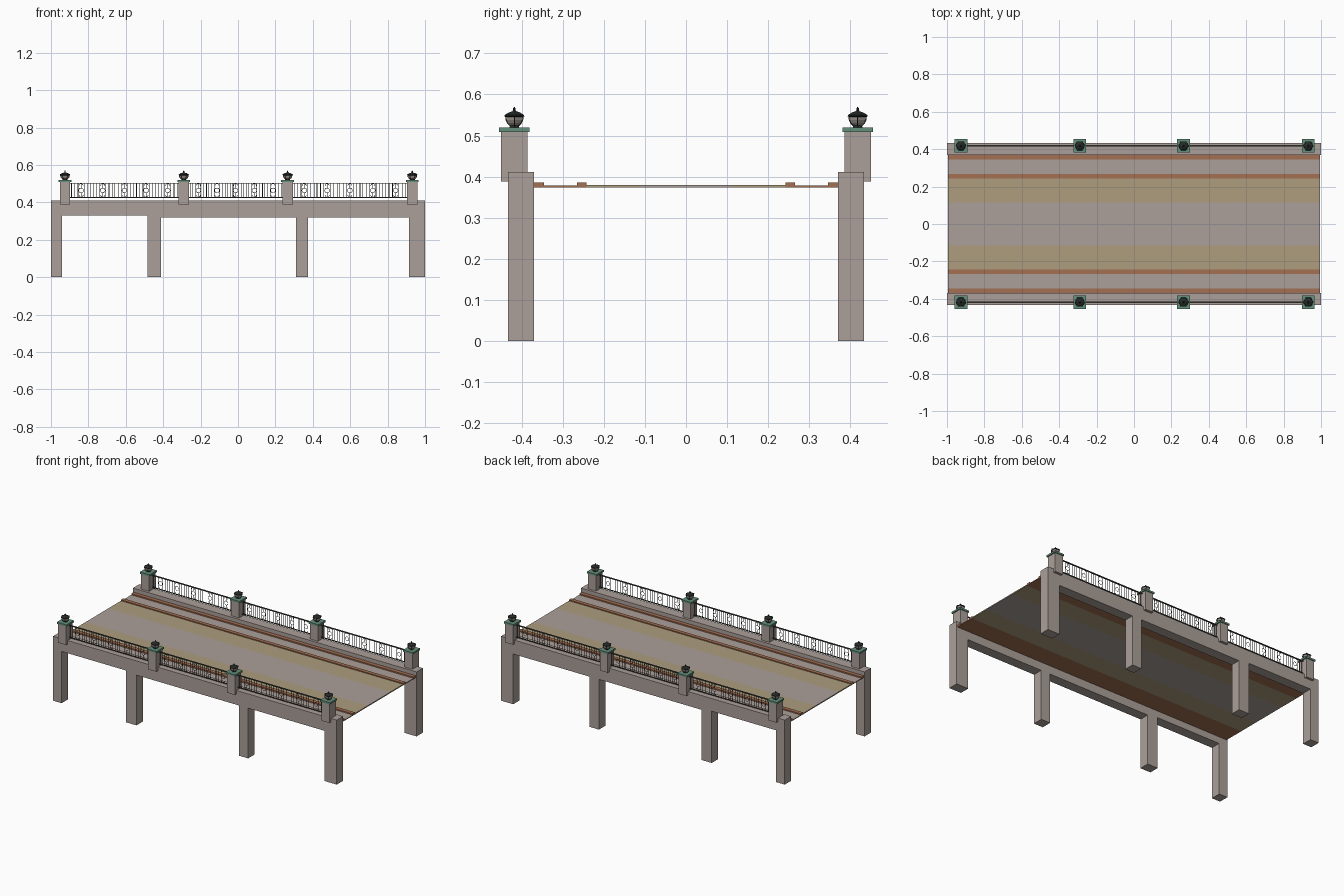
import bpy, bmesh, math
from mathutils import Vector, Matrix

if "Cube" in bpy.data.objects:
    bpy.data.objects.remove(bpy.data.objects["Cube"])


def mat(name, r, g, b):
    m = bpy.data.materials.new(name)
    m.diffuse_color = (r, g, b, 1)
    m.use_nodes = True
    m.node_tree.nodes["Principled BSDF"].inputs["Base Color"].default_value = m.diffuse_color
    return m


STONE = mat("stone", 0.41, 0.35, 0.32)
PAVING = mat("paving_grey", 0.41, 0.35, 0.32)
TAN = mat("tan_lane", 0.42, 0.34, 0.21)
RUST = mat("rust_kerb", 0.37, 0.16, 0.085)
GREEN = mat("green_copper", 0.13, 0.28, 0.20)
IRON = mat("rail_iron", 0.06, 0.06, 0.052)
BLACK = mat("lamp_black", 0.018, 0.022, 0.02)
GLASS = mat("lamp_glass", 0.33, 0.29, 0.26)


def finish(bm, name, *mats, mirror=True):
    bmesh.ops.recalc_face_normals(bm, faces=bm.faces)
    me = bpy.data.meshes.new(name)
    bm.to_mesh(me)
    bm.free()
    for m in mats:
        me.materials.append(m)
    ob = bpy.data.objects.new(name, me)
    bpy.context.collection.objects.link(ob)
    if mirror:
        mod = ob.modifiers.new("other_side", 'MIRROR')
        mod.use_axis = (False, True, False)
        mod.use_clip = False
        mod.use_mirror_merge = False
    return ob


def box(bm, x0, x1, y0, y1, z0, z1):
    c = Matrix.Translation(((x0 + x1) / 2, (y0 + y1) / 2, (z0 + z1) / 2))
    s = Matrix.Diagonal((x1 - x0, y1 - y0, z1 - z0, 1))
    bmesh.ops.create_cube(bm, size=1, matrix=c @ s)


def bar(bm, p, q, r):
    # thin four-sided rod between two points
    p, q = Vector(p), Vector(q)
    rot = (q - p).to_track_quat('Z', 'Y').to_matrix().to_4x4()
    bmesh.ops.create_cone(bm, cap_ends=True, segments=4, radius1=r, radius2=r,
                          depth=(q - p).length,
                          matrix=Matrix.Translation((p + q) / 2) @ rot)


def lathe(bm, x, y, profile, n=6):
    # stacked six-sided rings
    rings = [[bm.verts.new((x + r * math.cos(2 * math.pi * i / n),
                            y + r * math.sin(2 * math.pi * i / n), z))
              for i in range(n)] for r, z in profile]
    for a, b in zip(rings, rings[1:]):
        for i in range(n):
            j = (i + 1) % n
            bm.faces.new((a[i], a[j], b[j], b[i]))
    bm.faces.new(rings[0][::-1])
    bm.faces.new(rings[-1])


# Side wall with its legs, one outline pushed through the wall thickness
outline = [(-1, 0), (-0.94, 0), (-0.94, 0.33), (-0.485, 0.33), (-0.485, 0),
           (-0.412, 0), (-0.412, 0.32), (0.31, 0.32), (0.31, 0), (0.375, 0),
           (0.375, 0.32), (0.915, 0.32), (0.915, 0), (1, 0), (1, 0.411), (-1, 0.411)]
bm = bmesh.new()
face = bm.faces.new([bm.verts.new((x, -0.434, z)) for x, z in outline])
ext = bmesh.ops.extrude_face_region(bm, geom=[face])
bmesh.ops.translate(bm, vec=(0, 0.064, 0),
                    verts=[v for v in ext["geom"] if isinstance(v, bmesh.types.BMVert)])
finish(bm, "side_wall_and_legs", STONE)

# Roadway: centre strip and tan lanes
bm = bmesh.new()
box(bm, -0.995, 0.995, -0.115, 0.115, 0.373, 0.38)
finish(bm, "road_centre", PAVING, mirror=False)
bm = bmesh.new()
box(bm, -0.995, 0.995, -0.242, -0.115, 0.373, 0.38)
finish(bm, "road_lane", TAN)

# Sidewalk: rust body, grey on its upper face
bm = bmesh.new()
box(bm, -0.995, 0.995, -0.346, -0.266, 0.373, 0.378)
bm.normal_update()
for f in bm.faces:
    f.material_index = 1 if f.normal.z > 0.9 else 0
finish(bm, "sidewalk", RUST, PAVING)

# Kerbs on both edges of the sidewalk
bm = bmesh.new()
box(bm, -0.995, 0.995, -0.371, -0.346, 0.373, 0.386)
box(bm, -0.995, 0.995, -0.266, -0.242, 0.373, 0.386)
finish(bm, "kerbs", RUST)

# Posts, caps and lamps
POSTS = [-0.925, -0.29, 0.265, 0.932]
PY = -0.418
posts, caps, glass, frame = (bmesh.new() for _ in range(4))
for x in POSTS:
    box(posts, x - 0.028, x + 0.028, PY - 0.032, PY + 0.032, 0.388, 0.511)
    box(caps, x - 0.034, x + 0.034, PY - 0.037, PY + 0.037, 0.509, 0.52)
    bulb = [(0.011, 0.523), (0.019, 0.53), (0.0235, 0.538), (0.0245, 0.546)]
    lathe(glass, x, PY, bulb)
    lathe(frame, x, PY, [(0.014, 0.519), (0.012, 0.524)])
    lathe(frame, x, PY, [(0.025, 0.545), (0.028, 0.547), (0.027, 0.55), (0.016, 0.556),
                         (0.006, 0.559), (0.003, 0.562), (0.004, 0.565), (0.001, 0.57)])
    for i in range(6):
        c, s = math.cos(i * math.pi / 3), math.sin(i * math.pi / 3)
        for (r0, z0), (r1, z1) in zip(bulb, bulb[1:]):
            bar(frame, (x + r0 * c, PY + r0 * s, z0), (x + r1 * c, PY + r1 * s, z1), 0.0013)
finish(posts, "rail_posts", STONE)
finish(caps, "post_caps", GREEN)
finish(glass, "lamp_glass", GLASS)
finish(frame, "lamp_frames", BLACK)

# Iron railing: rails, upright bars and scroll panels in each bay
rails, bars, scrolls = (bmesh.new() for _ in range(3))
RY = -0.418
LOW, HIGH = 0.426, 0.502
R = 0.0016
for xa, xb in zip(POSTS, POSTS[1:]):
    x0, x1 = xa + 0.028, xb - 0.028
    box(rails, x0, x1, RY - 0.004, RY + 0.004, HIGH - 0.002, HIGH + 0.003)
    box(rails, x0, x1, RY - 0.003, RY + 0.003, LOW - 0.002, LOW + 0.002)
    count = 5
    step = (x1 - x0) / count
    for k in range(count):
        left = x0 + k * step
        for t in (0.06, 0.21, 0.36, 0.64, 0.79, 0.94):
            bar(bars, (left + t * step, RY, LOW), (left + t * step, RY, HIGH), R)
        cx = left + step / 2
        zc = (LOW + HIGH) / 2
        # ring with a curl above and below it
        for dz, rad, turn in ((0, 0.013, 1), (0.025, 0.011, 0.5), (-0.025, 0.011, -0.5)):
            pts = [(cx + rad * math.cos(2 * math.pi * turn * i / 10), RY,
                    zc + dz + rad * math.sin(2 * math.pi * turn * i / 10)) for i in range(11)]
            for p, q in zip(pts, pts[1:]):
                bar(scrolls, p, q, 0.0013)
        for sgn in (-1, 1):
            bar(scrolls, (cx, RY, zc + sgn * 0.013), (cx, RY, zc + sgn * 0.038), 0.0013)
finish(rails, "railing_rails", IRON)
finish(bars, "railing_bars", IRON)
finish(scrolls, "railing_scrolls", IRON)
